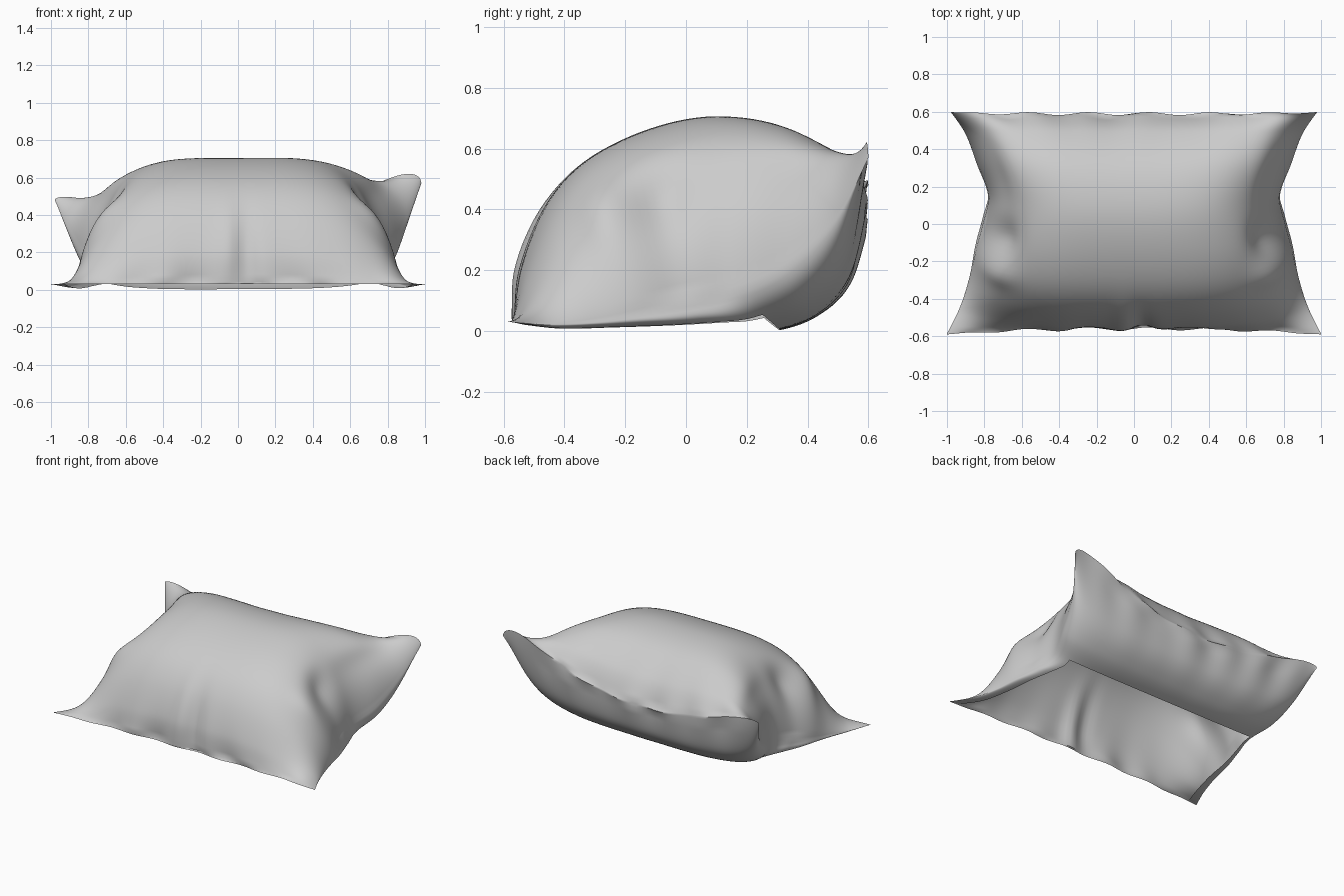
import bpy, bmesh, math

if "Cube" in bpy.data.objects:
    bpy.data.objects.remove(bpy.data.objects["Cube"])

# Profiles from the front seam to the back seam, as (y, z)
TOP = [(-.56, .03), (-.55, .20), (-.465, .41), (-.33, .56), (-.12, .665),
       (.10, .705), (.32, .66), (.50, .52), (.59, .36)]
BASE = [(-.56, .03), (-.40, 0), (-.20, 0), (0, 0), (.15, 0),
        (.29, 0), (.43, .05), (.54, .16), (.59, .36)]
SIDE = [(-.59, .03), (-.45, .025), (-.30, .035), (-.15, .055), (0, .08),
        (.15, .11), (.32, .18), (.48, .32), (.60, .525)]
HALF_WIDTH = [(1,), (.93,), (.88,), (.85,), (.81,), (.78,), (.84,), (.90,), (.98,)]
NU, NV = 96, 72


def sample(points, v):
    """Smooth curve through the points, v from -1 to 1."""
    t = (v + 1) / 2 * (len(points) - 1)
    i = min(int(t), len(points) - 2)
    f = t - i
    a, b, c, d = (points[max(0, min(k, len(points) - 1))] for k in range(i - 1, i + 3))
    return [q + f * (r - p + f * (2 * p - 5 * q + 4 * r - s + f * (3 * (q - r) + s - p))) / 2
            for p, q, r, s in zip(a, b, c, d)]


def bump(u, v, cu, cv, su, sv):
    return math.exp(-((u - cu) / su) ** 2 - ((v - cv) / sv) ** 2)


def wrinkle(u, v, top):
    """Puckers along the seams, pinched side folds and a soft front crease."""
    a = abs(u)
    ends = math.exp(-7 * (1 - abs(v))) * min(1, 12 * (1 - abs(v)))
    d = .012 * (1 - u ** 4) * ends * (math.sin(13 * u + 1) + .7 * math.sin(23 * u + 2 * v))
    if top:
        d -= .025 * bump(u, v, .05, -.8, .06, .25)
        d += .015 * bump(u, v, -.06, -.7, .06, .25)
        d -= .05 * bump(a, v, .88, 0, .1, .13)
        d += .02 * bump(a, v, .84, -.25, .1, .1)
        d -= .02 * bump(a, v, .9, .45, .07, .25)
    return d


def sheet_point(u, v, top):
    """Bulging surface between the side seam and the middle profile."""
    side = sample(SIDE, v)
    y, z = sample(TOP if top else BASE, v)
    # the back corners stand up like ears
    back = max(0, v)
    z += (.27 + .05 * u) * u * u * back ** (1.6 if top else 8)
    # the front corners are pressed thin
    front = min(0, v) ** 2
    power = .5 + .6 * front if top else .3 + .2 * back
    w = max(0, 1 - abs(u) ** (3.8 - 1.2 * front)) ** power
    y, z = side[0] + (y - side[0]) * w, side[1] + (z - side[1]) * w
    return u * sample(HALF_WIDTH, v)[0], y, z + .045 * u * back ** 2


# Cushion cover: a full top sheet, and a back sheet with an open underside
bm = bmesh.new()
params = {}
for top in (True, False):
    grid = []
    for j in range(NV + 1):
        s = 2 * j / NV - 1
        v = .5 * s + .5 * math.sin(math.pi / 2 * s)
        row = []
        for i in range(NU + 1):
            u = math.sin(math.pi / 2 * (2 * i / NU - 1))
            vert = bm.verts.new(sheet_point(u, v, top))
            params[vert] = (u, v, top)
            row.append(vert)
        grid.append(row)
    for r0, r1 in zip(grid, grid[1:]):
        for i in range(NU):
            u, v, _ = params[r0[i]]
            if not top and v < .27 and abs(u) < .93:
                continue
            face = [r0[i], r0[i + 1], r1[i + 1], r1[i]]
            bm.faces.new(face if top else face[::-1])

# Push the wrinkles in and out, keeping the seams joined
bm.normal_update()
moves = {p: p.normal * wrinkle(*params[p]) for p in bm.verts
         if abs(params[p][0]) < .999 and abs(params[p][1]) < .999}
for vert, move in moves.items():
    vert.co += move
for vert in bm.verts:
    u, v, top = params[vert]
    vert.co.y += .008 * math.sin(19 * u) * (1 - u ** 4) * abs(v) ** 8
    vert.co.y = min(vert.co.y, .61)
    vert.co.z = max(vert.co.z, 0)
bmesh.ops.delete(bm, geom=[p for p in bm.verts if not p.link_faces], context='VERTS')
bmesh.ops.remove_doubles(bm, verts=bm.verts, dist=.0005)
bmesh.ops.recalc_face_normals(bm, faces=bm.faces)

mesh = bpy.data.meshes.new("cushion_cover")
bm.to_mesh(mesh)
bm.free()
cushion = bpy.data.objects.new("cushion_cover", mesh)
bpy.context.collection.objects.link(cushion)

# Plain fabric
fabric = bpy.data.materials.new("light grey fabric")
fabric.use_nodes = True
grey = (.6, .6, .6, 1)
fabric.diffuse_color = grey
fabric.node_tree.nodes["Principled BSDF"].inputs["Base Color"].default_value = grey
mesh.materials.append(fabric)

bpy.context.view_layer.objects.active = cushion
cushion.select_set(True)
bpy.ops.object.shade_smooth_by_angle(angle=math.radians(50))
